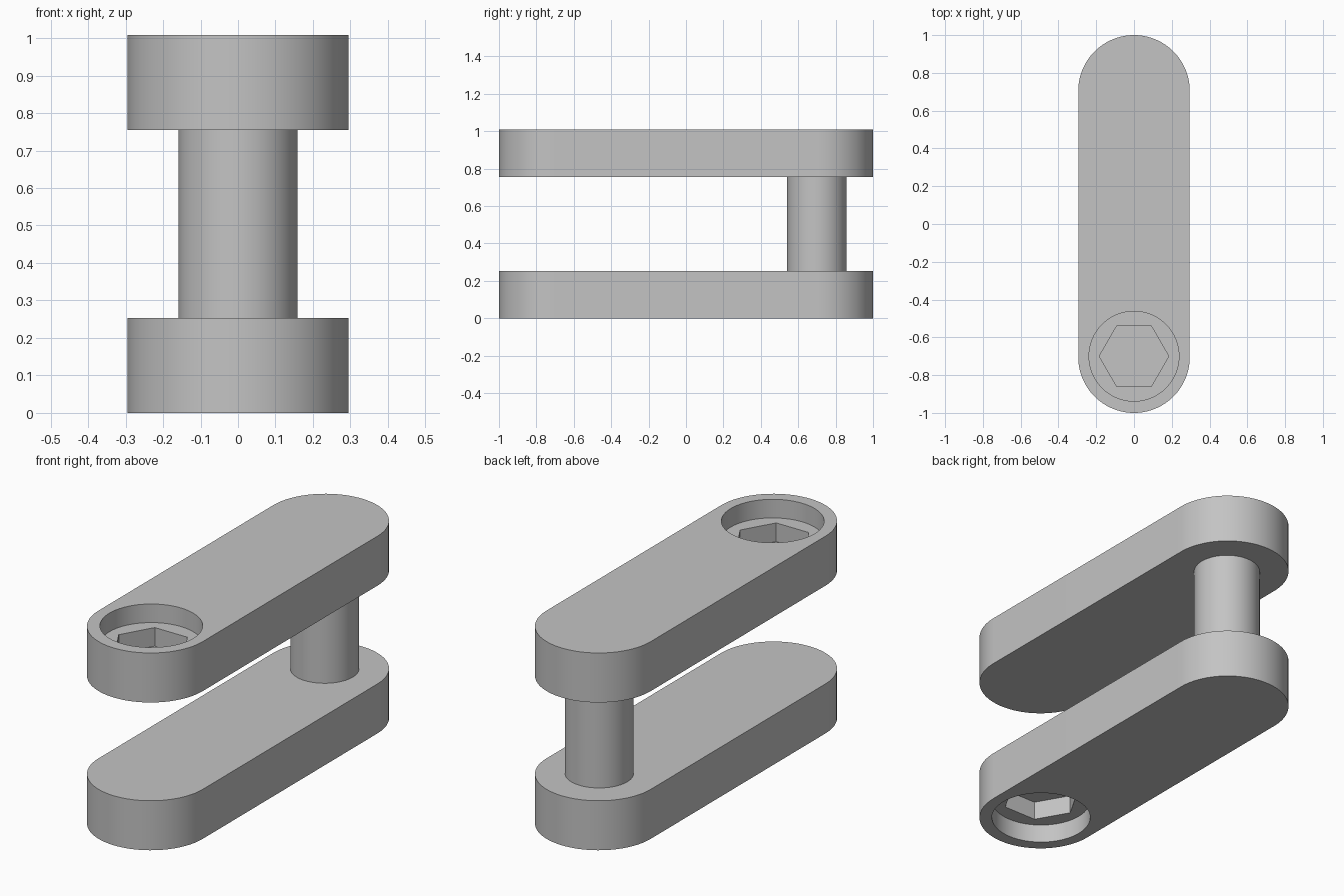
import bpy, bmesh, math

if "Cube" in bpy.data.objects:
    bpy.data.objects.remove(bpy.data.objects["Cube"], do_unlink=True)

HEIGHT, THICK = 1.008, 0.253      # overall height, plate thickness
R_END = 0.295                     # rounded end radius
Y_END = 1 - R_END                 # centre of each rounded end
STEP = 0.095                      # depth of each recess step

grey = bpy.data.materials.new("plain grey")
grey.use_nodes = True
colour = (0.55, 0.55, 0.55, 1)
grey.diffuse_color = colour
grey.node_tree.nodes["Principled BSDF"].inputs["Base Color"].default_value = colour


def arc(radius, y, start, end, count):
    """Points on an arc around (0, y), both ends included."""
    angles = [start + (end - start) * i / count for i in range(count + 1)]
    return [(radius * math.cos(a), y + radius * math.sin(a)) for a in angles]


def ring(radius, y, sides):
    return arc(radius, y, 0, math.tau, sides)[:-1]


def prism(name, outline, z0, z1):
    """Extrude a flat outline from z0 to z1."""
    bm = bmesh.new()
    base = bm.faces.new([bm.verts.new((x, y, z0)) for x, y in outline])
    top = bmesh.ops.extrude_face_region(bm, geom=[base], use_keep_orig=True)
    verts = [g for g in top["geom"] if isinstance(g, bmesh.types.BMVert)]
    bmesh.ops.translate(bm, verts=verts, vec=(0, 0, z1 - z0))
    bmesh.ops.recalc_face_normals(bm, faces=bm.faces)
    mesh = bpy.data.meshes.new(name)
    bm.to_mesh(mesh)
    bm.free()
    obj = bpy.data.objects.new(name, mesh)
    bpy.context.collection.objects.link(obj)
    return obj


def select(obj):
    bpy.ops.object.select_all(action="DESELECT")
    obj.select_set(True)
    bpy.context.view_layer.objects.active = obj


def cut(obj, cutter):
    select(obj)
    mod = obj.modifiers.new("recess", "BOOLEAN")
    mod.operation, mod.solver, mod.object = "DIFFERENCE", "EXACT", cutter
    bpy.ops.object.modifier_apply(modifier=mod.name)
    bpy.data.objects.remove(cutter, do_unlink=True)


def finish(obj):
    obj.data.materials.clear()
    obj.data.materials.append(grey)
    select(obj)
    bpy.ops.object.shade_smooth_by_angle(angle=math.radians(30))


# Two round-ended plates, each with a stepped hexagon recess on its outer face
stadium = (arc(R_END, Y_END, 0, math.pi, 48)
           + arc(R_END, -Y_END, math.pi, math.tau, 48))
for name, z0, outer, inward in (("lower_plate", 0, 0, 1),
                                ("upper_plate", HEIGHT - THICK, HEIGHT, -1)):
    plate = prism(name, stadium, z0, z0 + THICK)
    for outline, depth in ((ring(0.238, -0.7, 64), STEP),
                           (ring(0.184, -0.7, 6), 2 * STEP)):
        ends = sorted((outer - 0.05 * inward, outer + depth * inward))
        cutter = prism("recess_cutter", outline, *ends)
        cutter.hide_render = True
        cut(plate, cutter)
    finish(plate)

# Round pin joining the plates at the back
finish(prism("pin", ring(0.159, 0.7, 64), THICK, HEIGHT - THICK))
